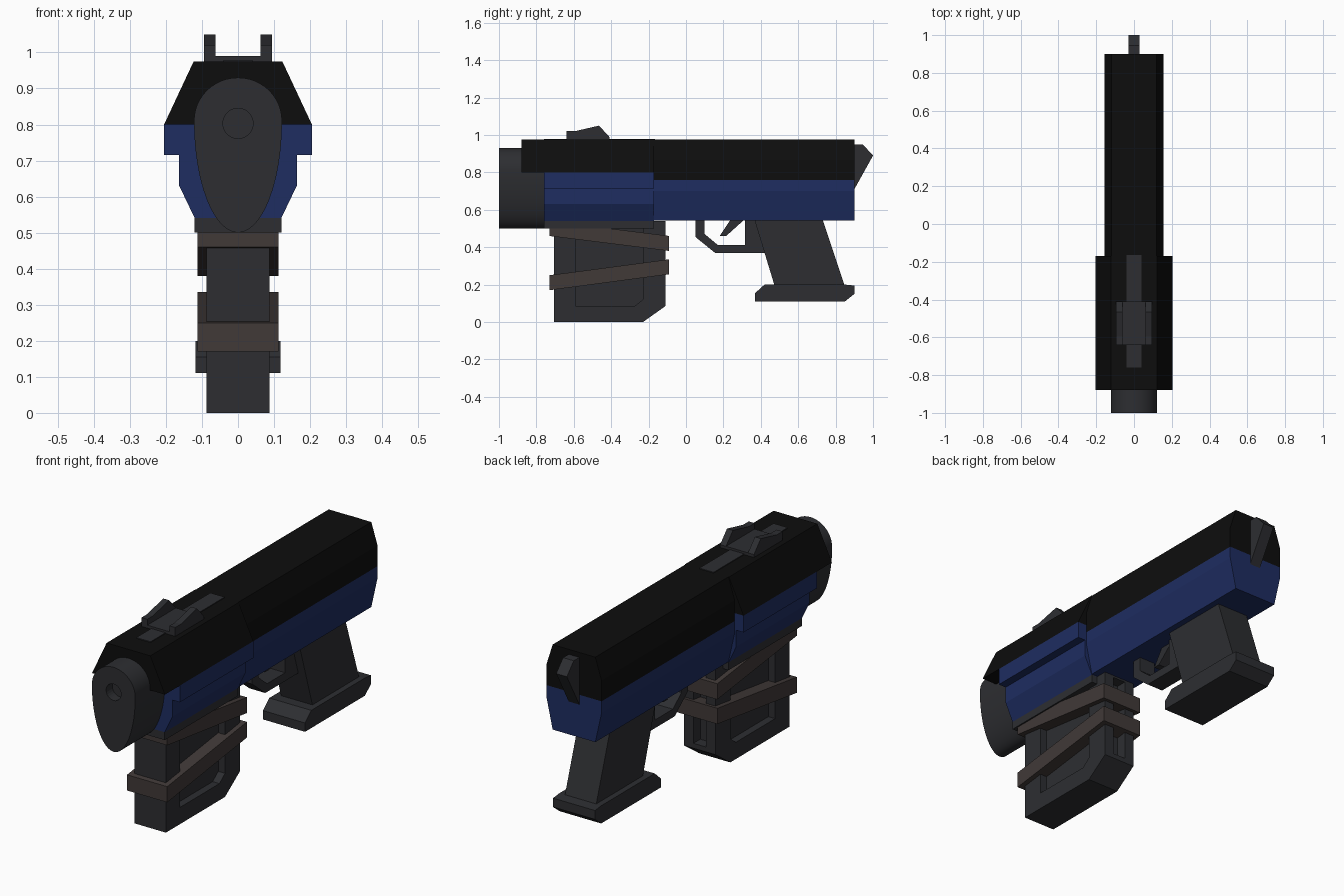
import bpy, bmesh
from math import sin, cos, pi

if "Cube" in bpy.data.objects:
    bpy.data.objects.remove(bpy.data.objects["Cube"])


def material(name, rgb):
    m = bpy.data.materials.new(name)
    m.diffuse_color = (*rgb, 1)
    m.use_nodes = True
    m.node_tree.nodes["Principled BSDF"].inputs["Base Color"].default_value = m.diffuse_color
    return m


GREY = material("dark_grey", (0.026, 0.027, 0.031))
BLACK = material("black", (0.004, 0.004, 0.004))
BLUE = material("navy", (0.013, 0.026, 0.12))
BROWN = material("brown", (0.052, 0.041, 0.039))


def prism(name, profile, lo, hi, axis, mat=None):
    """Extrude a profile: axis 'x' takes (y, z) points, axis 'y' takes (x, z) points."""
    place = (lambda p, t: (t, *p)) if axis == 'x' else (lambda p, t: (p[0], t, p[1]))
    bm = bmesh.new()
    face = bm.faces.new([bm.verts.new(place(p, lo)) for p in profile])
    ext = bmesh.ops.extrude_face_region(bm, geom=[face])
    move = (hi - lo, 0, 0) if axis == 'x' else (0, hi - lo, 0)
    bmesh.ops.translate(bm, vec=move,
                        verts=[v for v in ext["geom"] if isinstance(v, bmesh.types.BMVert)])
    bmesh.ops.recalc_face_normals(bm, faces=bm.faces[:])
    mesh = bpy.data.meshes.new(name)
    bm.to_mesh(mesh)
    bm.free()
    ob = bpy.data.objects.new(name, mesh)
    bpy.context.collection.objects.link(ob)
    if mat:
        mesh.materials.append(mat)
    return ob


def side(name, profile, half, mat=GREY):
    return prism(name, profile, -half, half, 'x', mat)


def section(name, right_half, y0, y1, mat):
    """Extrude a left-right symmetric cross-section along y."""
    left = [(-x, z) for x, z in reversed(right_half)]
    return prism(name, right_half + left, y0, y1, 'y', mat)


def rect(a0, a1, b0, b1):
    return [(a0, b0), (a1, b0), (a1, b1), (a0, b1)]


def cut(target, cutter):
    mod = target.modifiers.new("cut", 'BOOLEAN')
    mod.operation = 'DIFFERENCE'
    mod.solver = 'EXACT'
    mod.object = cutter
    cutter.hide_render = True
    cutter.hide_set(True)


def smooth(ob):
    bpy.ops.object.select_all(action='DESELECT')
    ob.select_set(True)
    bpy.context.view_layer.objects.active = ob
    bpy.ops.object.shade_smooth_by_angle(angle=0.5)


# Upper slide and lower frame, each with a wide front and a slim rear
section("slide_front", [(0.205, 0.80), (0.123, 0.975)], -0.88, -0.17, BLACK)
section("slide_rear", [(0.155, 0.76), (0.155, 0.865), (0.12, 0.975)], -0.17, 0.90, BLACK)
section("frame_front", [(0.12, 0.54), (0.163, 0.63), (0.163, 0.715), (0.205, 0.715), (0.205, 0.80)],
        -0.76, -0.17, BLUE)
section("frame_rear", [(0.12, 0.543), (0.155, 0.70), (0.155, 0.76)], -0.17, 0.90, BLUE)
side("under_rail", rect(-0.76, -0.17, 0.50, 0.54), 0.12)

# Egg-shaped muzzle with bore
egg = []
for i in range(48):
    a = 2 * pi * i / 48
    egg.append((0.122 * cos(a), 0.81 + (0.12 if sin(a) > 0 else 0.31) * sin(a)))
muzzle = prism("muzzle", egg, -1.0, -0.76, 'y', GREY)
bore = prism("bore_cutter", [(0.042 * cos(2 * pi * i / 24), 0.803 + 0.042 * sin(2 * pi * i / 24))
                             for i in range(24)], -1.1, -0.95, 'y', GREY)
cut(muzzle, bore)
smooth(muzzle)

# Sight: strip, base and two ears
side("sight_strip", rect(-0.76, -0.165, 0.96, 0.979), 0.04)
side("sight_base", rect(-0.64, -0.41, 0.96, 0.99), 0.09)
for label, s in (("left", -1), ("right", 1)):
    prism(f"sight_ear_{label}", [(-0.64, 0.97), (-0.64, 1.02), (-0.595, 1.02), (-0.465, 1.05),
                                 (-0.41, 0.99), (-0.41, 0.97)], s * 0.062, s * 0.095, 'x', GREY)

# Hammer
side("hammer", [(0.89, 0.71), (0.90, 0.71), (1.0, 0.89), (0.945, 0.95), (0.89, 0.95)], 0.03)

# Front magazine with side recesses and a rear groove
magazine = side("magazine", [(-0.705, 0), (-0.23, 0), (-0.11, 0.085), (-0.11, 0.54), (-0.705, 0.54)], 0.088)
for label, s in (("left", -1), ("right", 1)):
    cut(magazine, prism(f"recess_cutter_{label}",
                        [(-0.59, 0.085), (-0.275, 0.085), (-0.23, 0.12), (-0.23, 0.51), (-0.59, 0.51)],
                        s * 0.05, s * 0.2, 'x', GREY))
cut(magazine, side("groove_cutter", rect(-0.165, 0, 0.11, 0.53), 0.035))

# Straps around the magazine
for label, z0, z1 in (("upper", 0.46, 0.38), ("lower", 0.17, 0.255)):
    side(f"strap_{label}", [(-0.73, z0), (-0.09, z1), (-0.09, z1 + 0.08), (-0.73, z0 + 0.08)], 0.113, BROWN)

# Rear grip, base plate, trigger guard and trigger
side("grip", [(0.475, 0.19), (0.85, 0.19), (0.73, 0.55), (0.365, 0.55)], 0.088)
side("grip_base", [(0.37, 0.11), (0.85, 0.11), (0.90, 0.15), (0.90, 0.195), (0.85, 0.20),
                   (0.42, 0.20), (0.37, 0.155)], 0.118)
side("trigger_guard", [(0.05, 0.55), (0.05, 0.455), (0.155, 0.37), (0.46, 0.37), (0.42, 0.55), (0.315, 0.55),
                       (0.315, 0.412), (0.17, 0.412), (0.10, 0.47), (0.10, 0.55)], 0.045)
side("trigger", [(0.24, 0.55), (0.18, 0.46), (0.215, 0.46), (0.315, 0.55)], 0.025)
